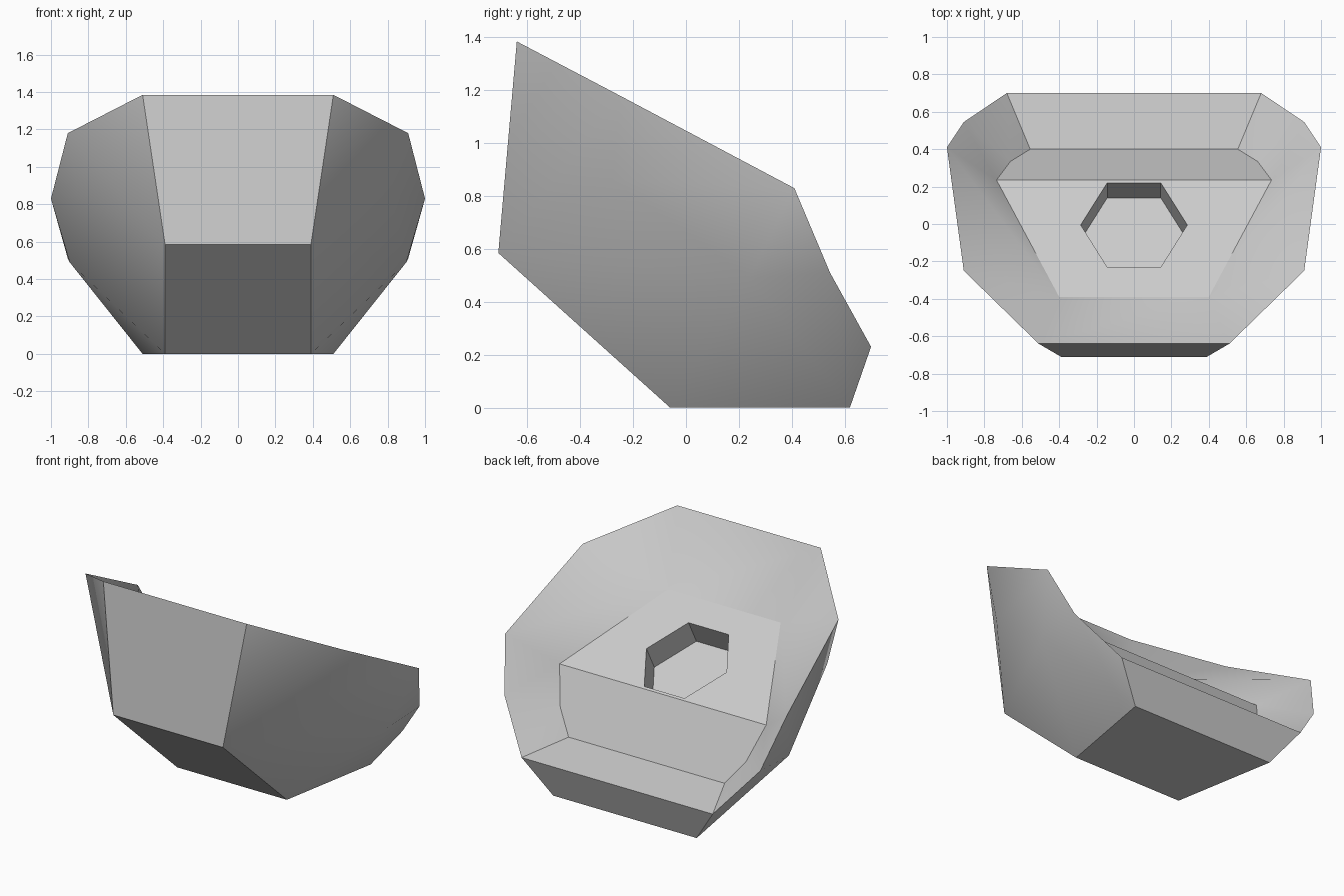
import bpy, bmesh, math

if "Cube" in bpy.data.objects:
    bpy.data.objects.remove(bpy.data.objects["Cube"])

# Right half of the faceted tilted cup; the left half is mirrored
P = {
    # rim, from the high front to the low back
    "rim_a": (0.51, -0.64, 1.385), "rim_b": (0.91, -0.25, 1.18),
    "rim_c": (1.0, 0.41, 0.83), "rim_d": (0.91, 0.545, 0.51),
    "rim_e": (0.68, 0.70, 0.23),
    # outer shell
    "front": (0.39, -0.71, 0.585), "base_f": (0.39, -0.06, 0.0),
    "base_b": (0.51, 0.62, 0.0), "side_b": (0.90, 0.24, 0.49),
    "side_f": (0.81, -0.28, 0.86),
    # inner floor and back step
    "floor_f": (0.40, -0.39, 0.97), "floor_b": (0.735, 0.235, 0.64),
    "step_m": (0.66, 0.335, 0.42), "step_b": (0.555, 0.40, 0.28),
}

# Hexagonal socket, sunk square to the sloping floor
SLOPE = (0.97 - 0.64) / 0.625
for i, (x, y) in enumerate([(0.143, 0.22), (0.285, -0.005), (0.143, -0.23)]):
    z = 0.97 - (y + 0.39) * SLOPE
    P[f"hex{i}"] = (x, y, z)
    P[f"pit{i}"] = (x, y - 0.08, z - 0.15)

# Faces that lie on one side and are repeated by mirroring
SIDE = [
    "rim_a front rim_b", "rim_b front side_f", "rim_b side_f rim_c",
    "side_f side_b rim_c", "front side_b side_f", "front base_f side_b",
    "base_f base_b side_b", "side_b base_b rim_d", "base_b rim_e rim_d",
    "rim_c side_b rim_d",
    "rim_a rim_b floor_f", "rim_b rim_c floor_f", "rim_c floor_b floor_f",
    "rim_c rim_d floor_b", "rim_d step_m floor_b",
    "rim_d rim_e step_m", "rim_e step_b step_m",
    "floor_f floor_b hex1", "floor_b hex0 hex1", "floor_f hex1 hex2",
    "hex0 hex1 pit1 pit0", "hex1 hex2 pit2 pit1",
]

# Faces that span the middle, given as the chain of their right-hand corners
SPAN = [
    "rim_a front", "front base_f", "base_f base_b", "base_b rim_e",
    "rim_e step_b", "step_b step_m floor_b", "floor_b hex0",
    "hex2 floor_f", "floor_f rim_a",
    "hex0 pit0", "hex2 pit2", "pit0 pit1 pit2",
]

bm = bmesh.new()
right = {n: bm.verts.new(c) for n, c in P.items()}
left = {n: bm.verts.new((-c[0], c[1], c[2])) for n, c in P.items()}
for names in SIDE:
    n = names.split()
    bm.faces.new([right[k] for k in n])
    bm.faces.new([left[k] for k in reversed(n)])
for names in SPAN:
    n = names.split()
    bm.faces.new([right[k] for k in n] + [left[k] for k in reversed(n)])
bmesh.ops.recalc_face_normals(bm, faces=bm.faces)

mesh = bpy.data.meshes.new("faceted_cup")
bm.to_mesh(mesh)
bm.free()
cup = bpy.data.objects.new("faceted_cup", mesh)
bpy.context.collection.objects.link(cup)

# Single plain grey
grey = bpy.data.materials.new("light_grey")
grey.diffuse_color = (0.6, 0.6, 0.6, 1.0)
grey.use_nodes = True
grey.node_tree.nodes["Principled BSDF"].inputs["Base Color"].default_value = grey.diffuse_color
mesh.materials.append(grey)

# Soft facets, crisp main edges
bpy.context.view_layer.objects.active = cup
cup.select_set(True)
bpy.ops.object.shade_smooth_by_angle(angle=math.radians(30))
